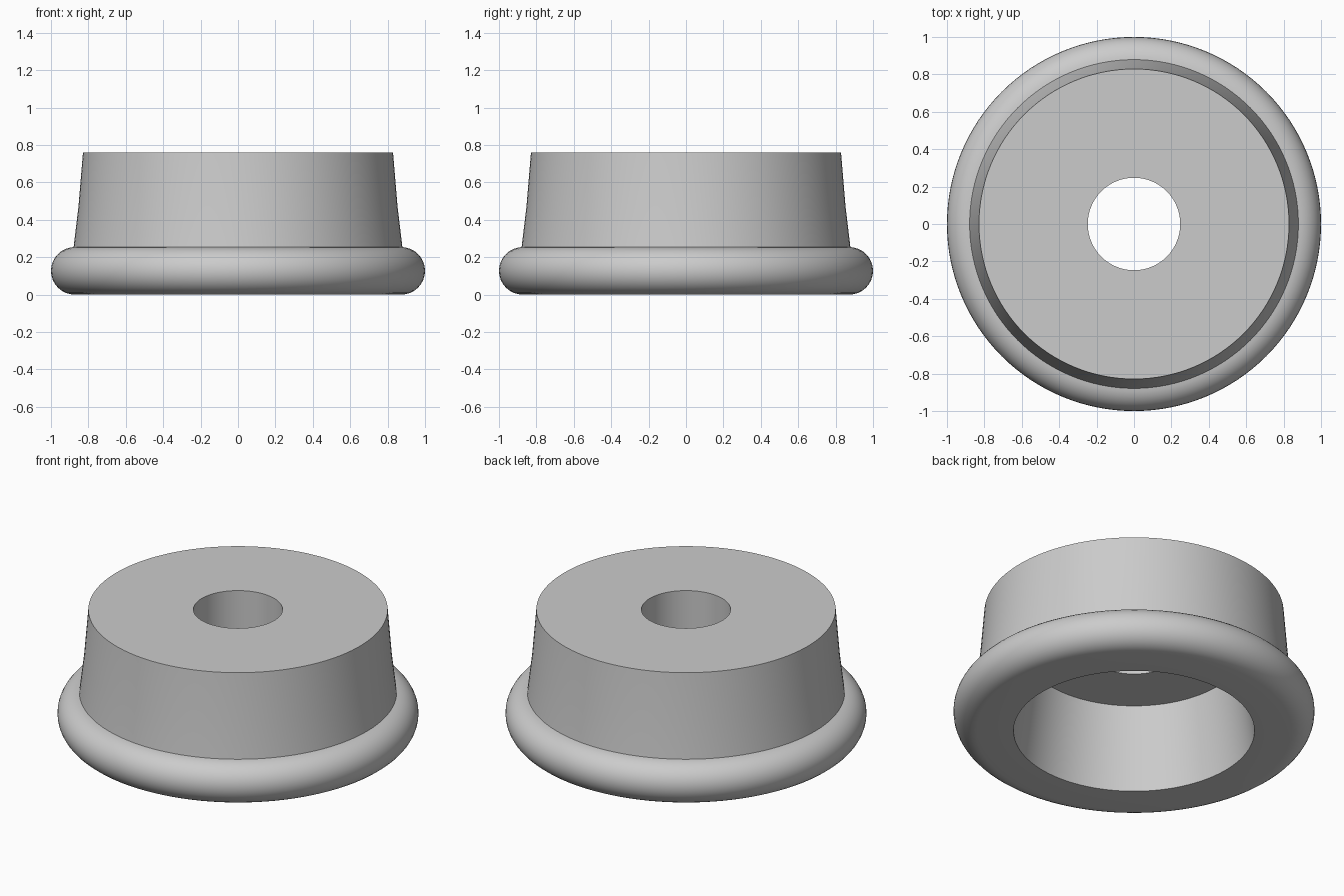
import bpy
import bmesh
from math import cos, sin, pi, radians

cube = bpy.data.objects.get("Cube")
if cube:
    bpy.data.objects.remove(cube, do_unlink=True)

SEGMENTS = 128
RIM_R = 0.127            # radius of the rounded rim
RIM_X = 1 - RIM_R        # centre of the rim's round section
HEIGHT = 0.76
CEILING = 0.507          # underside of the top plate
HOLE = 0.247

# Plain grey material
grey = bpy.data.materials.new("plain grey")
grey.use_nodes = True
colour = (0.6, 0.6, 0.6, 1)
grey.diffuse_color = colour
grey.node_tree.nodes["Principled BSDF"].inputs["Base Color"].default_value = colour


def revolve(name, profile):
    """Turn a closed (radius, height) profile around the z axis."""
    bm = bmesh.new()
    verts = [bm.verts.new((r, 0, z)) for r, z in profile]
    edges = [bm.edges.new((a, b)) for a, b in zip(verts, verts[1:] + verts[:1])]
    bmesh.ops.spin(bm, geom=verts + edges, cent=(0, 0, 0), axis=(0, 0, 1),
                   angle=2 * pi, steps=SEGMENTS)
    bmesh.ops.remove_doubles(bm, verts=bm.verts, dist=0.0001)
    bmesh.ops.recalc_face_normals(bm, faces=bm.faces)
    mesh = bpy.data.meshes.new(name)
    bm.to_mesh(mesh)
    bm.free()
    mesh.materials.append(grey)
    obj = bpy.data.objects.new(name, mesh)
    bpy.context.collection.objects.link(obj)
    bpy.ops.object.select_all(action="DESELECT")
    obj.select_set(True)
    bpy.context.view_layer.objects.active = obj
    bpy.ops.object.shade_smooth_by_angle(angle=radians(30))
    return obj


# Rounded rim, from its flat underside up to the foot of the wall
steps = 16
rim = [(RIM_X + RIM_R * cos(a), RIM_R + RIM_R * sin(a))
       for a in (-pi / 2 + pi * i / steps for i in range(steps + 1))]

# Slightly flared wall, flat top, through hole and tapered recess below
wall = [(0.879, 2 * RIM_R), (0.853, 0.47), (0.829, HEIGHT)]
bore = [(HOLE, HEIGHT), (HOLE, CEILING), (0.6, CEILING), (0.667, 0)]

# The rim's last point lies inside the wall's foot, so the wall takes over
revolve("flanged_cap", rim[:-1] + wall + bore)
